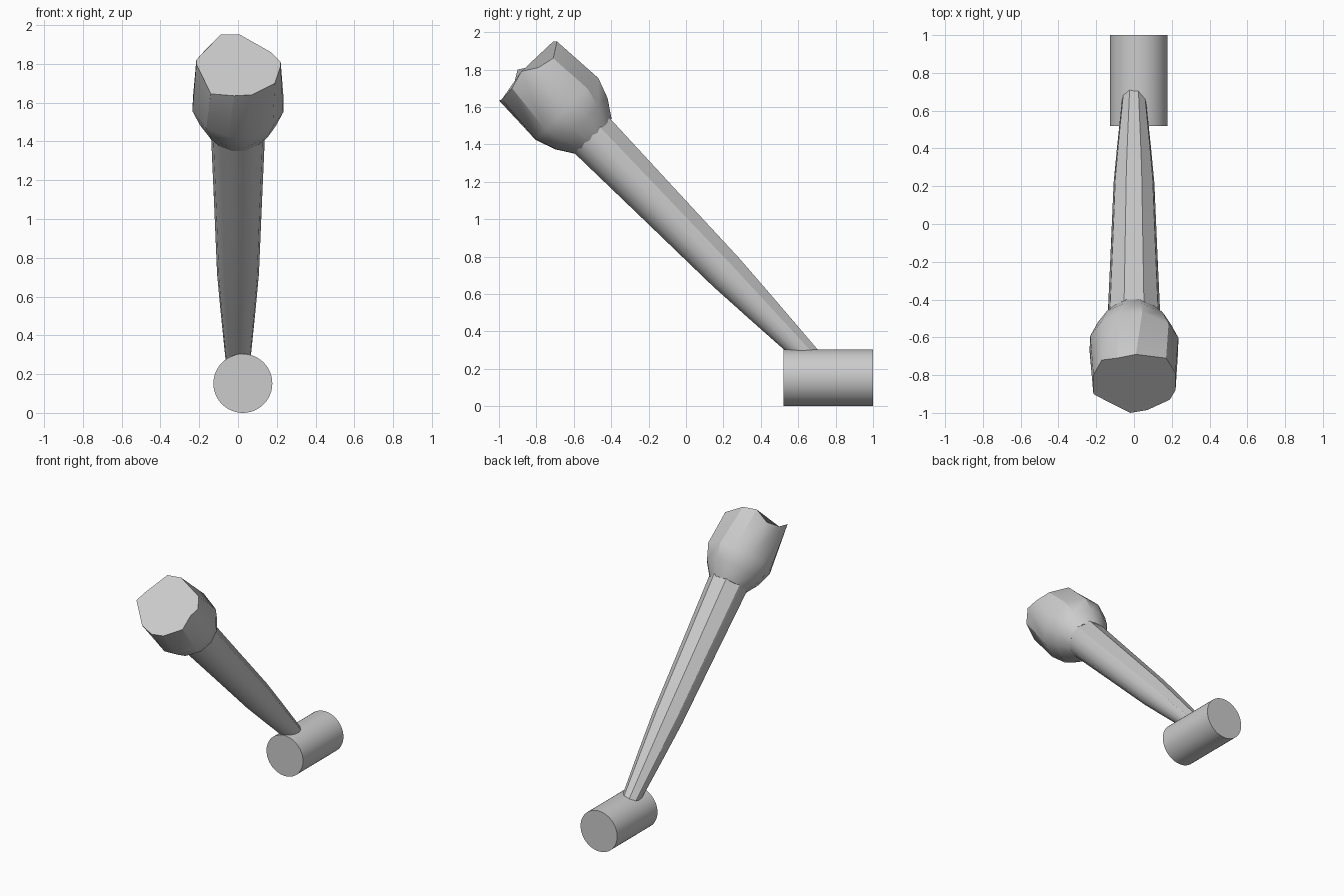
import bpy, bmesh, math
from mathutils import Vector

if "Cube" in bpy.data.objects:
    bpy.data.objects.remove(bpy.data.objects["Cube"], do_unlink=True)

grey = bpy.data.materials.new("plain grey")
grey.use_nodes = True
GREY = (0.6, 0.6, 0.6, 1)
grey.diffuse_color = GREY
grey.node_tree.nodes["Principled BSDF"].inputs["Base Color"].default_value = GREY

# slanted axis of the torch, with its upward perpendicular
BASE = Vector((0, 0.615, 0.31))
AXIS = Vector((0, -0.70, 0.715)).normalized()
SIDE = Vector((1, 0, 0))
UP = Vector((0, 0.715, 0.70)).normalized()


def ring(along, radius, angles):
    return [BASE + AXIS * along + radius * (SIDE * math.cos(a) + UP * math.sin(a))
            for a in angles]


def loft(name, rings):
    """Skin a list of point rings and cap both ends."""
    bm = bmesh.new()
    loops = [[bm.verts.new(p) for p in r] for r in rings]
    n = len(loops[0])
    for low, high in zip(loops, loops[1:]):
        for i in range(n):
            j = (i + 1) % n
            bm.faces.new((low[i], low[j], high[j], high[i]))
    bm.faces.new(loops[0][::-1])
    bm.faces.new(loops[-1])
    bmesh.ops.recalc_face_normals(bm, faces=bm.faces)
    mesh = bpy.data.meshes.new(name)
    bm.to_mesh(mesh)
    bm.free()
    obj = bpy.data.objects.new(name, mesh)
    bpy.context.collection.objects.link(obj)
    finish(obj)


def finish(obj):
    obj.data.materials.append(grey)
    bpy.ops.object.select_all(action='DESELECT')
    obj.select_set(True)
    bpy.context.view_layer.objects.active = obj
    bpy.ops.object.shade_smooth_by_angle(angle=math.radians(30))


# wall peg
bpy.ops.mesh.primitive_cylinder_add(vertices=48, radius=0.152, depth=0.48,
                                    location=(0.025, 0.76, 0.152),
                                    rotation=(math.pi / 2, 0, 0))
peg = bpy.context.object
peg.name = "wall_peg"
finish(peg)

# tapered handle: flat facets on top, rounded underneath
handle_angles = [math.radians(a) for a in
                 (0, 25, 68, 112, 155, 180, 205, 230, 257, 283, 310, 335)]
loft("handle", [ring(s, r, handle_angles) for s, r in
                ((-0.08, 0.062), (0, 0.068), (0.3, 0.09), (0.57, 0.108),
                 (1.1, 0.124), (1.6, 0.14))])

# bulging head with an uneven rim
rim = [Vector(p) for p in (
    (0.22, -0.79, 1.81), (0.17, -0.71, 1.86), (0.01, -0.69, 1.95),
    (-0.09, -0.71, 1.95), (-0.17, -0.72, 1.87), (-0.215, -0.80, 1.82),
    (-0.215, -0.90, 1.80), (-0.14, -0.94, 1.645), (-0.02, -1.0, 1.635),
    (0.07, -0.985, 1.64), (0.19, -0.93, 1.70), (0.22, -0.88, 1.79))]
rim_angles = [math.atan2((p - BASE).dot(UP), p.x) for p in rim]
head_angles = [0.5 * a + 0.5 * (rim_angles[0] + math.tau * i / len(rim))
               if a >= 0 else
               0.5 * (a + math.tau) + 0.5 * (rim_angles[0] + math.tau * i / len(rim))
               for i, a in enumerate(rim_angles)]
loft("head", [ring(s, r, head_angles) for s, r in
              ((1.585, 0.137), (1.68, 0.2), (1.79, 0.24))] + [rim])
